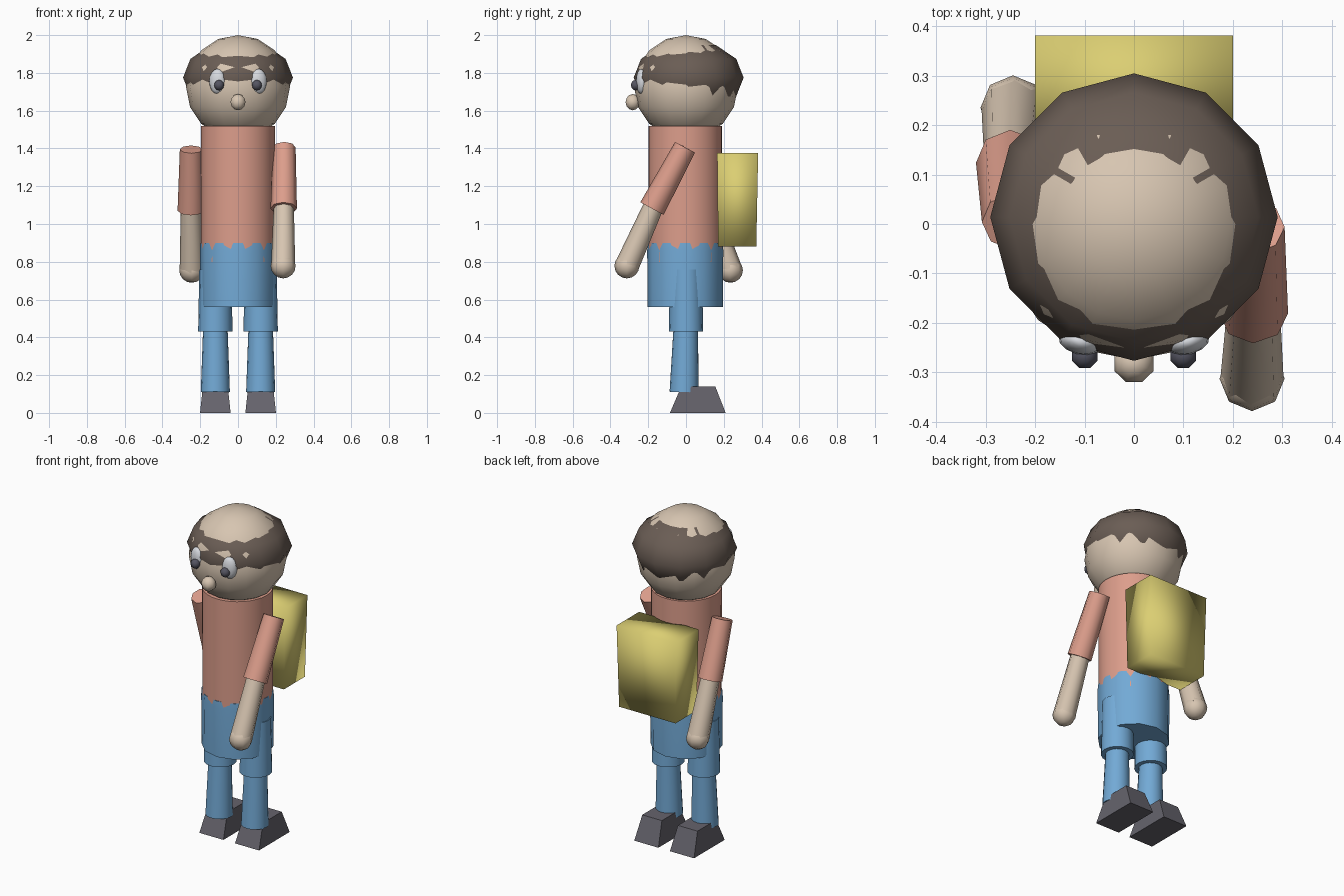
import bpy, bmesh, math
from mathutils import Vector, Matrix

if "Cube" in bpy.data.objects:
    bpy.data.objects.remove(bpy.data.objects["Cube"])


def material(name, r, g, b):
    m = bpy.data.materials.new(name)
    m.diffuse_color = (r, g, b, 1)
    m.use_nodes = True
    m.node_tree.nodes["Principled BSDF"].inputs["Base Color"].default_value = m.diffuse_color
    return m


SKIN = material("skin", 0.68, 0.56, 0.44)
HAIR = material("dark_brown", 0.145, 0.11, 0.09)
SHIRT = material("salmon", 0.72, 0.34, 0.26)
DENIM = material("light_blue", 0.17, 0.40, 0.67)
SHOE = material("dark_grey", 0.13, 0.125, 0.15)
PACK = material("yellow", 0.71, 0.62, 0.17)
WHITE = material("eye_white", 0.68, 0.70, 0.74)
PUPIL = material("pupil_grey", 0.09, 0.09, 0.12)


def finish(name, bm, mat, angle=60):
    """Turn a bmesh into a named, coloured object; angle 0 keeps it flat."""
    bmesh.ops.recalc_face_normals(bm, faces=bm.faces[:])
    me = bpy.data.meshes.new(name)
    bm.to_mesh(me)
    bm.free()
    me.materials.append(mat)
    ob = bpy.data.objects.new(name, me)
    bpy.context.collection.objects.link(ob)
    bpy.ops.object.select_all(action='DESELECT')
    ob.select_set(True)
    bpy.context.view_layer.objects.active = ob
    if angle:
        bpy.ops.object.shade_smooth_by_angle(angle=math.radians(angle))
    return ob


def ball(name, mat, centre, radii, segs, rings, turn=0, tilt=0):
    bm = bmesh.new()
    bmesh.ops.create_uvsphere(bm, u_segments=segs, v_segments=rings, radius=1,
                              matrix=Matrix.Rotation(math.radians(turn), 4, 'Z'))
    place = (Matrix.Translation(centre) @ Matrix.Rotation(math.radians(tilt), 4, 'Z')
             @ Matrix.Diagonal((*radii, 1)))
    bmesh.ops.transform(bm, matrix=place, verts=bm.verts[:])
    return finish(name, bm, mat)


def limb(name, mat, a, b, ra, rb, segs):
    """Tapered closed tube from point a (radius ra) to point b (radius rb)."""
    a, b = Vector(a), Vector(b)
    d = b - a
    bm = bmesh.new()
    place = Matrix.Translation((a + b) / 2) @ d.to_track_quat('Z', 'Y').to_matrix().to_4x4()
    bmesh.ops.create_cone(bm, cap_ends=True, segments=segs, radius1=ra, radius2=rb,
                          depth=d.length, matrix=place)
    return finish(name, bm, mat)


def lathe(name, mat, profile, segs, y=0):
    """Closed upright solid from (radius, height) rings."""
    bm = bmesh.new()
    rings = [[bm.verts.new((r * math.cos(2 * math.pi * i / segs),
                            y + r * math.sin(2 * math.pi * i / segs), z))
              for i in range(segs)] for r, z in profile]
    for lo, hi in zip(rings, rings[1:]):
        for i in range(segs):
            j = (i + 1) % segs
            bm.faces.new((lo[i], lo[j], hi[j], hi[i]))
    bm.faces.new(rings[0])
    bm.faces.new(rings[-1])
    return finish(name, bm, mat)


def tapered_box(name, mat, x, bottom, top, angle=0):
    """Box from (half width, y min, y max, z) of its bottom and its top."""
    bm = bmesh.new()
    loops = [[bm.verts.new(p) for p in ((x - w, y0, z), (x + w, y0, z), (x + w, y1, z), (x - w, y1, z))]
             for w, y0, y1, z in (bottom, top)]
    for i in range(4):
        j = (i + 1) % 4
        bm.faces.new((loops[0][i], loops[0][j], loops[1][j], loops[1][i]))
    bm.faces.new(loops[0])
    bm.faces.new(loops[1])
    return finish(name, bm, mat, angle)


# Head, with a coarser hair cap that breaks through it in jagged tufts
ball("head", SKIN, (0, 0, 1.725), (0.275, 0.275, 0.275), 16, 8)
ball("hair", HAIR, (0, 0.014, 1.775), (0.291, 0.291, 0.198), 12, 6)
ball("nose", SKIN, (0, -0.282, 1.645), (0.043, 0.041, 0.043), 8, 6, turn=22.5)

# Torso and trousers; the twelve-sided waist pokes through the shirt as teeth
lathe("shirt", SHIRT, [(0.1945, 0.80), (0.1955, 1.52)], 32, y=-0.004)
lathe("trousers", DENIM, [(0.199, 0.56), (0.2015, 0.86), (0.199, 0.90)], 12, y=-0.004)

# Backpack
tapered_box("backpack", PACK, 0, (0.19, 0.17, 0.372, 0.88), (0.2, 0.165, 0.382, 1.376), 180)

for side, s in (("left", -1), ("right", 1)):
    # Eyes
    ball(side + "_eye", WHITE, (s * 0.11, -0.238, 1.755), (0.044, 0.026, 0.066), 12, 8, tilt=s * 15)
    ball(side + "_pupil", PUPIL, (s * 0.1, -0.266, 1.735), (0.028, 0.028, 0.028), 8, 6, turn=22.5)
    # Legs and shoes
    limb(side + "_trouser_leg", DENIM, (s * 0.12, 0, 0.43), (s * 0.12, 0, 0.76), 0.091, 0.085, 16)
    limb(side + "_shin", DENIM, (s * 0.12, -0.01, 0.11), (s * 0.12, 0, 0.50), 0.077, 0.063, 16)
    tapered_box(side + "_shoe", SHOE, s * 0.12,
                (0.081, -0.085, 0.21, 0), (0.066, -0.025, 0.155, 0.14))

# Arms: shoulder, elbow and hand points, one swung forward and one back
arms = {
    "right": ((0.245, -0.005, 1.406), (0.242, -0.18, 1.082), (0.239, -0.313, 0.778)),
    "left": ((-0.248, 0.005, 1.395), (-0.25, 0.125, 1.07), (-0.245, 0.235, 0.755)),
}
for side, (shoulder, elbow, hand) in arms.items():
    limb(side + "_sleeve", SHIRT, shoulder, elbow, 0.060, 0.070, 8)
    start = Vector(elbow).lerp(Vector(shoulder), 0.1)
    limb(side + "_forearm", SKIN, start, hand, 0.053, 0.064, 8)
    ball(side + "_hand", SKIN, hand, (0.066, 0.066, 0.066), 8, 8)
